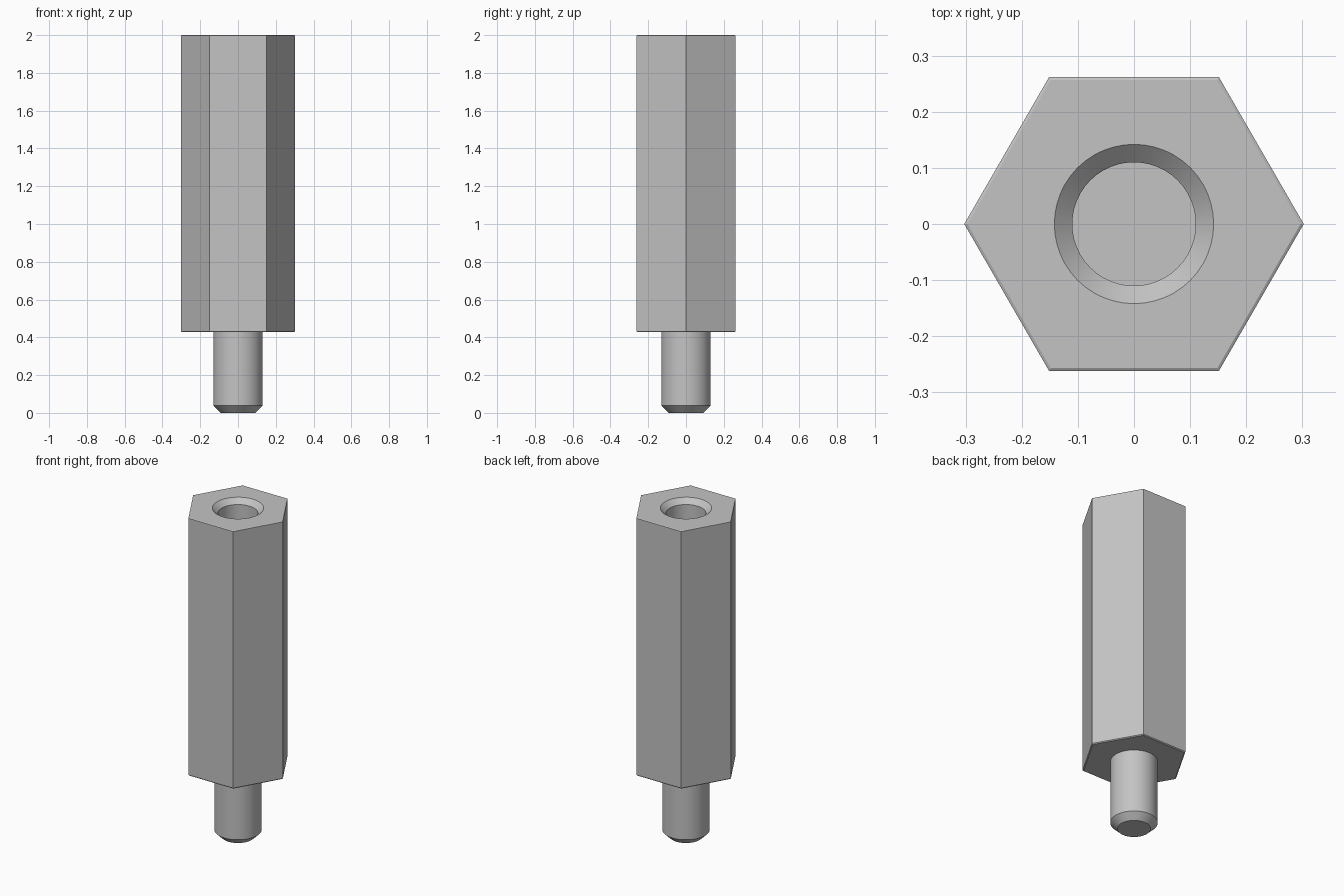
import bpy
import bmesh
from math import cos, sin, tau, radians

SEGMENTS = 48

if "Cube" in bpy.data.objects:
    bpy.data.objects.remove(bpy.data.objects["Cube"], do_unlink=True)

metal = bpy.data.materials.new("grey_metal")
metal.use_nodes = True
metal.diffuse_color = (0.55, 0.55, 0.55, 1)
metal.node_tree.nodes["Principled BSDF"].inputs["Base Color"].default_value = metal.diffuse_color


def circle(radius):
    return lambda a: radius


def hexagon(flat):
    # distance to a hexagon's edge, with corners on the x axis
    return lambda a: flat / cos(a % (tau / 6) - tau / 12)


def ring(bm, shape, z):
    verts = []
    for i in range(SEGMENTS):
        # half a step is never used, so rounding cannot move a corner
        a = tau * i / SEGMENTS
        r = shape(a + 1e-9)
        verts.append(bm.verts.new((r * cos(a), r * sin(a), z)))
    return verts


def loft(name, sections):
    bm = bmesh.new()
    rings = [ring(bm, shape, z) for shape, z in sections]
    for low, high in zip(rings, rings[1:]):
        for i in range(SEGMENTS):
            j = (i + 1) % SEGMENTS
            bm.faces.new((low[i], low[j], high[j], high[i]))
    bm.faces.new(rings[0])
    bm.faces.new(rings[-1])
    bmesh.ops.recalc_face_normals(bm, faces=bm.faces)
    mesh = bpy.data.meshes.new(name)
    bm.to_mesh(mesh)
    bm.free()
    mesh.materials.append(metal)
    obj = bpy.data.objects.new(name, mesh)
    bpy.context.collection.objects.link(obj)
    bpy.ops.object.select_all(action="DESELECT")
    obj.select_set(True)
    bpy.context.view_layer.objects.active = obj
    bpy.ops.object.shade_smooth_by_angle(angle=radians(25))


# chamfered stud, hexagonal body and countersunk blind bore in one solid
loft("hex_standoff", [
    (circle(0.092), 0),
    (circle(0.131), 0.038),
    (circle(0.131), 0.427),
    (hexagon(0.257), 0.427),
    (hexagon(0.262), 0.432),
    (hexagon(0.262), 1.997),
    (hexagon(0.257), 2),
    (circle(0.142), 2),
    (circle(0.11), 1.97),
    (circle(0.11), 1.2),
])
